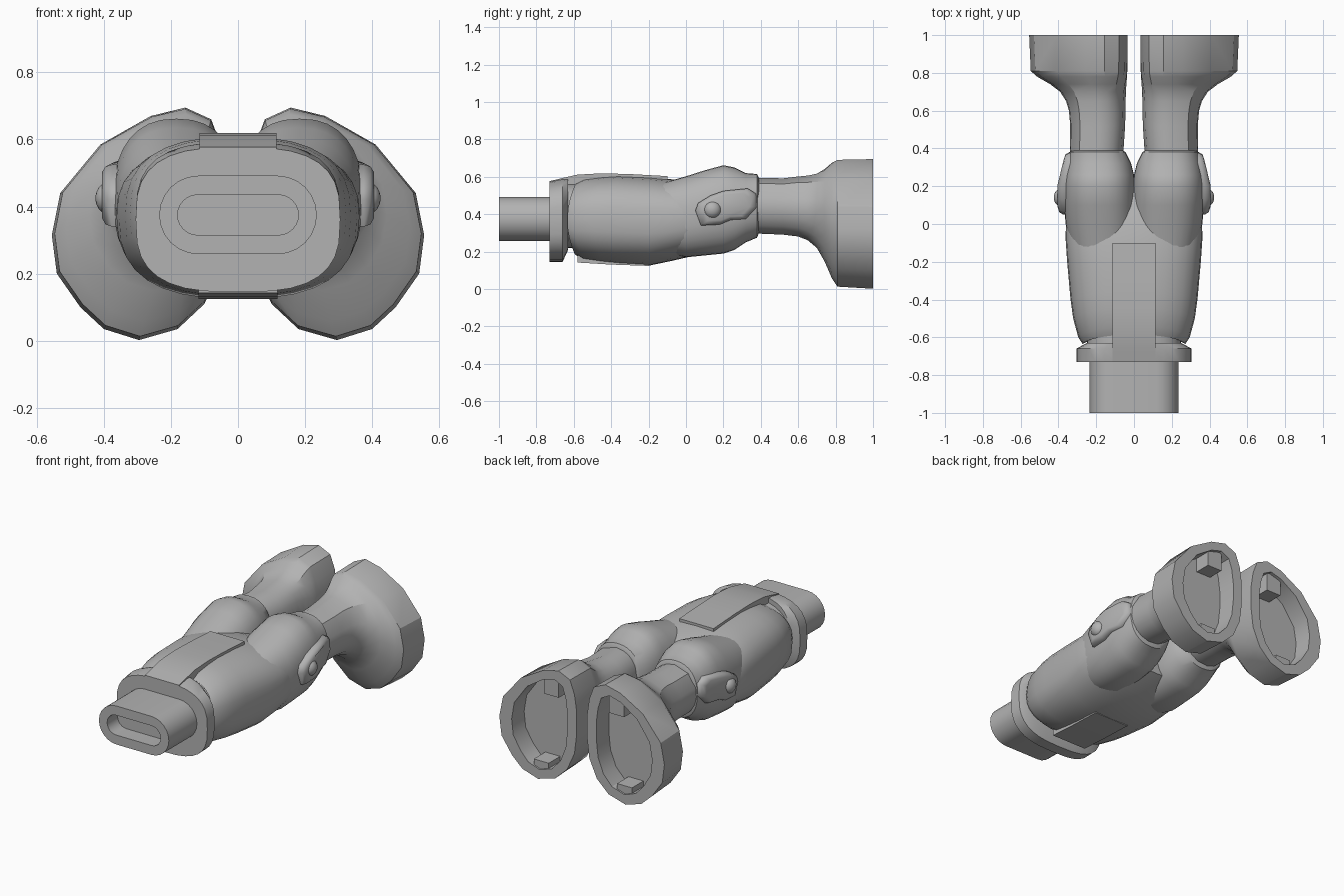
import bpy, bmesh, math
from mathutils import Vector

cube = bpy.data.objects.get("Cube")
if cube:
    bpy.data.objects.remove(cube)

grey = bpy.data.materials.new("plain grey")
grey.use_nodes = True
COLOR = (0.45, 0.45, 0.45, 1)
grey.diffuse_color = COLOR
grey.node_tree.nodes["Principled BSDF"].inputs["Base Color"].default_value = COLOR


def loft(name, rings, mirror=False, angle=32):
    """Skin a list of equal-length point rings and cap both ends."""
    bm = bmesh.new()
    loops = [[bm.verts.new(p) for p in ring] for ring in rings]
    n = len(loops[0])
    for a, b in zip(loops, loops[1:]):
        for i in range(n):
            j = (i + 1) % n
            bm.faces.new((a[i], a[j], b[j], b[i]))
    bm.faces.new(loops[0])
    bm.faces.new(loops[-1])
    bmesh.ops.recalc_face_normals(bm, faces=bm.faces)
    mesh = bpy.data.meshes.new(name)
    bm.to_mesh(mesh)
    bm.free()
    mesh.materials.append(grey)
    obj = bpy.data.objects.new(name, mesh)
    bpy.context.collection.objects.link(obj)
    bpy.context.view_layer.objects.active = obj
    for o in bpy.context.selected_objects:
        o.select_set(False)
    obj.select_set(True)
    bpy.ops.object.shade_smooth_by_angle(angle=math.radians(angle))
    if mirror:
        mod = obj.modifiers.new("Mirror", 'MIRROR')
        mod.use_mirror_merge = False
    return obj


def oval(y, x0, x1, z0, z1, power=2.5, angles=None):
    """Rounded cross-section filling the given x and z limits."""
    angles = angles or [math.tau * i / 32 for i in range(32)]
    pts = []
    for t in angles:
        c, s = math.cos(t), math.sin(t)
        u = math.copysign(abs(c) ** (2 / power), c)
        v = math.copysign(abs(s) ** (2 / power), s)
        pts.append(Vector(((x0 + x1) / 2 + u * (x1 - x0) / 2, y,
                           (z0 + z1) / 2 + v * (z1 - z0) / 2)))
    return pts


def stadium(y, half, radius, zc):
    pts = []
    for side in (1, -1):
        for i in range(13):
            t = math.pi * i / 12 - math.pi / 2
            pts.append(Vector((side * (half - radius + radius * math.cos(t)), y,
                               zc + side * radius * math.sin(t))))
    return pts


def slab(name, profile, x0, x1, mirror=False):
    """Extrude a side profile of (y, z) points across x."""
    return loft(name, [[Vector((x, y, z)) for y, z in profile] for x in (x0, x1)], mirror)


# Connector peg with a slot in its end
loft("waist_peg", [stadium(-0.68, 0.235, 0.117, 0.375), stadium(-1, 0.235, 0.117, 0.375),
                   stadium(-1, 0.18, 0.06, 0.375), stadium(-0.9, 0.18, 0.06, 0.375)])

# Waist plate and the neck joining it to the hips
loft("waist_plate", [oval(-0.73, -0.305, 0.305, 0.145, 0.577, 2.9),
                     oval(-0.66, -0.305, 0.305, 0.145, 0.592, 2.9),
                     oval(-0.63, -0.25, 0.25, 0.21, 0.595, 2.9)])
loft("waist_neck", [oval(-0.68, -0.25, 0.25, 0.22, 0.57), oval(-0.5, -0.25, 0.25, 0.22, 0.57)])

# Hips: y, half width, bottom, top; the open rim curves back above and below
hips = [(-0.60, 0.25, 0.21, 0.545), (-0.635, 0.272, 0.185, 0.57), (-0.6, 0.295, 0.155, 0.592),
        (-0.5, 0.322, 0.142, 0.603), (-0.4, 0.336, 0.134, 0.608), (-0.2, 0.354, 0.125, 0.6),
        (-0.08, 0.362, 0.15, 0.588), (0.05, 0.36, 0.18, 0.56), (0.2, 0.3, 0.25, 0.5)]
rings = [oval(y, -w, w, lo, hi, 2.6) for y, w, lo, hi in hips]
for ring in rings:
    for p in ring:
        weight = min(1, max(0, (-0.2 - p.y) / 0.35))
        p.y += 1.2 * (p.z - 0.37) ** 2 * weight
loft("hips", rings, angle=40)

# Flat straps over the top and underside of the hips
slab("front_strap", [(-0.73, 0.577), (-0.66, 0.594), (-0.58, 0.612), (-0.45, 0.619),
                     (-0.3, 0.615), (-0.1, 0.604), (-0.1, 0.5), (-0.73, 0.5)], -0.115, 0.115)
slab("rear_strap", [(-0.58, 0.142), (-0.4, 0.131), (-0.2, 0.124), (-0.2, 0.2),
                    (-0.58, 0.22)], -0.118, 0.118)

# Thighs: y, inner x, outer x, bottom, top
thigh = [(-0.15, 0.0, 0.33, 0.2, 0.56), (0, -0.01, 0.362, 0.17, 0.603),
         (0.1, -0.01, 0.37, 0.18, 0.635), (0.2, -0.005, 0.372, 0.19, 0.662),
         (0.26, 0, 0.367, 0.21, 0.65), (0.32, 0.015, 0.358, 0.25, 0.62),
         (0.38, 0.045, 0.342, 0.275, 0.615), (0.39, 0.06, 0.325, 0.3, 0.595)]
loft("thigh", [oval(*s, power=2.35) for s in thigh], True, 40)

# Lower leg flaring into a slanted foot with a hollow sole
outline = [(0.555, 0.315), (0.53, 0.44), (0.41, 0.585), (0.26, 0.67), (0.157, 0.695),
           (0.08, 0.66), (0.05, 0.58), (0.035, 0.48), (0.035, 0.34), (0.05, 0.22),
           (0.1, 0.11), (0.18, 0.035), (0.295, 0.002), (0.4, 0.035), (0.47, 0.1), (0.54, 0.2)]
cx, cz = 0.26, 0.345
angles = [math.atan2((z - cz) / 0.35, (x - cx) / 0.28) for x, z in outline]


def foot_ring(y, sx=1, sz=1):
    return [Vector((cx + (x - cx) * sx, y, cz + (z - cz) * sz)) for x, z in outline]


rings = [oval(y, x0, x1, lo, hi, 2.15, angles) for y, x0, x1, lo, hi in
         [(0.3, 0.07, 0.33, 0.31, 0.585), (0.4, 0.055, 0.34, 0.295, 0.595),
          (0.52, 0.047, 0.338, 0.29, 0.592)]]
for y, mix in [(0.6, 0), (0.65, 0.07), (0.7, 0.22), (0.74, 0.47), (0.78, 0.8), (0.81, 0.96)]:
    calf = oval(y, 0.045, 0.345, 0.28, 0.602, 2.15, angles)
    rings.append([a.lerp(b, mix) for a, b in zip(calf, foot_ring(y))])
rings += [foot_ring(1), foot_ring(1, 0.72, 0.83), foot_ring(0.88, 0.72, 0.83)]
loft("leg_and_foot", rings, True, 28)

# Locating blocks inside the soles
slab("sole_upper_block", [(0.86, 0.52), (0.98, 0.52), (0.98, 0.64), (0.86, 0.64)],
     0.17, 0.27, True)
slab("sole_lower_block", [(0.86, 0.05), (0.99, 0.05), (0.99, 0.11), (0.86, 0.11)],
     0.23, 0.33, True)

# Side pouches that follow the taper of the thighs
pouch = [(0.05, 0.42), (0.065, 0.46), (0.13, 0.5), (0.2, 0.525), (0.33, 0.538), (0.375, 0.51),
         (0.38, 0.44), (0.32, 0.375), (0.24, 0.37), (0.18, 0.345), (0.08, 0.34)]
rings = []
for x, scale in [(0.3, 1), (0.375, 1), (0.395, 0.93), (0.405, 0.75)]:
    rings.append([Vector((x - 0.18 * max(0, y - 0.2), 0.22 + (y - 0.22) * scale,
                          0.44 + (z - 0.44) * scale)) for y, z in pouch])
loft("side_pouch", rings, True, 50)

# Round stud on each pouch
stud = []
for i in range(6):
    t = math.pi / 2 * i / 5.5
    r = 0.048 * math.cos(t)
    stud.append([Vector((0.385 + 0.04 * math.sin(t), 0.14 + r * math.cos(a), 0.425 + r * math.sin(a)))
                 for a in [math.tau * k / 16 for k in range(16)]])
loft("pouch_stud", stud, True, 45)
